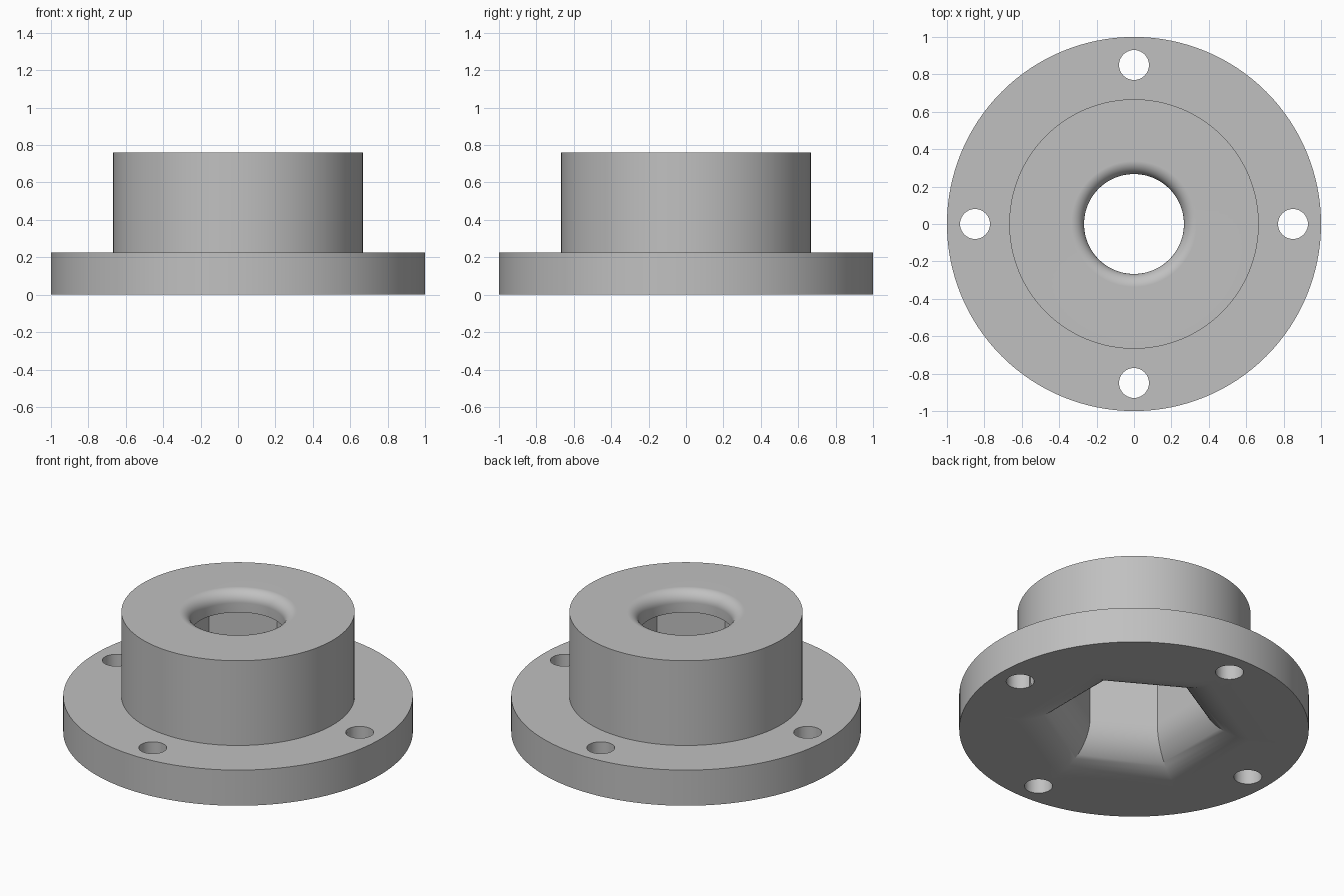
import bpy, bmesh
from math import sin, cos, pi, radians

# Remove the default cube
cube = bpy.data.objects.get("Cube")
if cube:
    bpy.data.objects.remove(cube, do_unlink=True)

# Main dimensions
FLANGE_R, FLANGE_H = 1.0, 0.225
HUB_R, HUB_H = 0.667, 0.76
BORE_R, BORE_FILLET = 0.267, 0.07
HEX_R, HEX_TOP, HEX_FILLET = 0.39, 0.63, 0.25
BOLT_R, BOLT_CIRCLE = 0.08, 0.85

steel = bpy.data.materials.new("plain_grey")
steel.use_nodes = True
GREY = (0.53, 0.53, 0.53, 1)
steel.diffuse_color = GREY
steel.node_tree.nodes["Principled BSDF"].inputs["Base Color"].default_value = GREY


def lathe(name, profile, sides, phase=0.0, offset=(0, 0)):
    """Sweep a closed (radius, height) profile around z."""
    bm = bmesh.new()
    rings = []
    for i in range(sides):
        a = phase + 2 * pi * i / sides
        rings.append([bm.verts.new((offset[0] + r * cos(a), offset[1] + r * sin(a), z))
                      for r, z in profile])
    n = len(profile)
    for i in range(sides):
        p, q = rings[i], rings[(i + 1) % sides]
        for j in range(n):
            k = (j + 1) % n
            bm.faces.new((p[j], q[j], q[k], p[k]))
    # Merge points on the axis and drop collapsed faces
    bmesh.ops.remove_doubles(bm, verts=bm.verts, dist=1e-5)
    bmesh.ops.recalc_face_normals(bm, faces=bm.faces)
    mesh = bpy.data.meshes.new(name)
    bm.to_mesh(mesh)
    bm.free()
    mesh.materials.append(steel)
    obj = bpy.data.objects.new(name, mesh)
    bpy.context.collection.objects.link(obj)
    return obj


def solid(radius, bottom, top):
    return [(0, bottom), (radius, bottom), (radius, top), (0, top)]


def quarter(steps):
    return [pi / 2 * i / steps for i in range(steps + 1)]


# Stepped body with a round bore, its upper rim rolled over
rim = [(BORE_R + BORE_FILLET * (1 - sin(t)), HUB_H - BORE_FILLET * (1 - cos(t)))
       for t in quarter(8)]
body = lathe("flanged_hub",
             [(BORE_R, 0), (FLANGE_R, 0), (FLANGE_R, FLANGE_H), (HUB_R, FLANGE_H),
              (HUB_R, HUB_H)] + rim, 128)

# Hexagonal pocket, flaring out to the underside
reach = HEX_FILLET / cos(pi / 6)
flare = [(HEX_R + reach * (1 - sin(t)), HEX_FILLET * (1 - cos(t))) for t in quarter(14)]
mouth = HEX_R + reach
cutters = [lathe("hex_pocket_cutter",
                 [(0, -0.1), (mouth, -0.1)] + flare + [(HEX_R, HEX_TOP), (0, HEX_TOP)],
                 6, pi / 6)]

# Four bolt holes on the axes
for i in range(4):
    a = i * pi / 2
    cutters.append(lathe("bolt_hole_cutter", solid(BOLT_R, -0.1, FLANGE_H + 0.1), 40,
                         offset=(BOLT_CIRCLE * cos(a), BOLT_CIRCLE * sin(a))))

bpy.ops.object.select_all(action='DESELECT')
body.select_set(True)
bpy.context.view_layer.objects.active = body
for cutter in cutters:
    cutter.hide_render = True
    mod = body.modifiers.new("cut", 'BOOLEAN')
    mod.operation = 'DIFFERENCE'
    mod.solver = 'EXACT'
    mod.object = cutter
    bpy.ops.object.modifier_apply(modifier=mod.name)
    bpy.data.objects.remove(cutter, do_unlink=True)

# Smooth walls and fillets, crisp edges
bpy.ops.object.shade_smooth_by_angle(angle=radians(30))
weighted = body.modifiers.new("flat_faces", 'WEIGHTED_NORMAL')
weighted.keep_sharp = True
